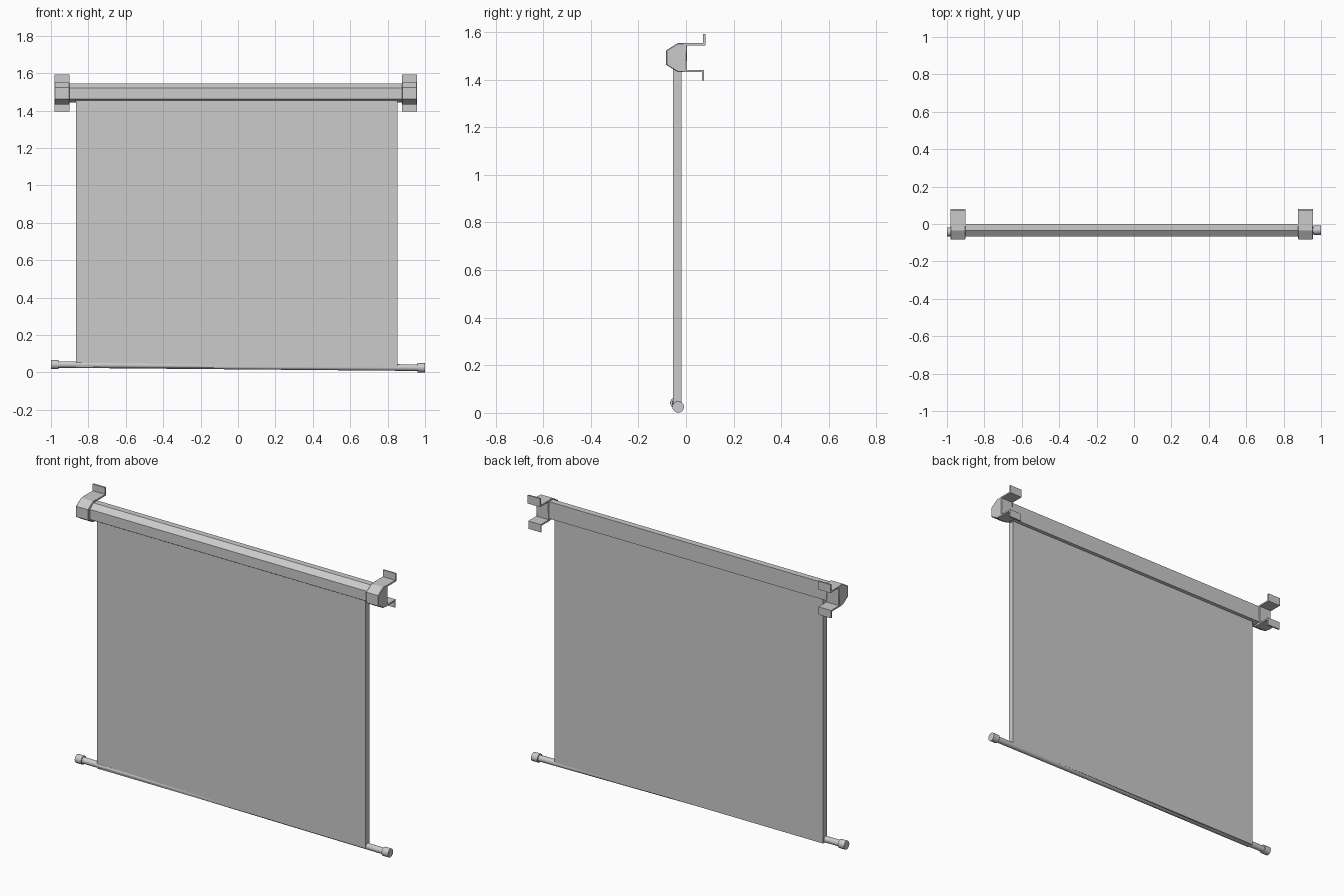
import bpy, math
from mathutils import Vector

if "Cube" in bpy.data.objects:
    bpy.data.objects.remove(bpy.data.objects["Cube"])


def extrude_x(name, profile, x0, x1, bevel=0.0):
    """Closed prism: a (y, z) profile swept from x0 to x1."""
    n = len(profile)
    verts = [(x, y, z) for x in (x0, x1) for y, z in profile]
    faces = [tuple(range(n)), tuple(reversed(range(n, 2 * n)))]
    faces += [(i, i + n, (i + 1) % n + n, (i + 1) % n) for i in range(n)]
    me = bpy.data.meshes.new(name)
    me.from_pydata(verts, [], faces)
    me.update()
    ob = bpy.data.objects.new(name, me)
    bpy.context.collection.objects.link(ob)
    bpy.context.view_layer.objects.active = ob
    ob.select_set(True)
    bpy.ops.object.mode_set(mode='EDIT')
    bpy.ops.mesh.select_all(action='SELECT')
    bpy.ops.mesh.normals_make_consistent(inside=False)
    bpy.ops.object.mode_set(mode='OBJECT')
    ob.select_set(False)
    if bevel:
        mod = ob.modifiers.new("edge_bevel", 'BEVEL')
        mod.width = bevel
        mod.segments = 1
        mod.limit_method = 'ANGLE'
        mod.angle_limit = math.radians(60)
    return ob


def rod(name, a, b, radius):
    """Cylinder between two points."""
    a, b = Vector(a), Vector(b)
    bpy.ops.mesh.primitive_cylinder_add(vertices=24, radius=radius,
                                        depth=(b - a).length, location=(a + b) / 2)
    ob = bpy.context.object
    ob.name = name
    ob.rotation_euler = (b - a).to_track_quat('Z', 'Y').to_euler()
    bpy.ops.object.shade_smooth_by_angle(angle=math.radians(35))
    return ob


# Roller housing
housing = [(0.0, 1.447), (-0.035, 1.442), (-0.068, 1.462),
           (-0.068, 1.520), (-0.035, 1.545), (0.0, 1.545)]
extrude_x("roller_housing", housing, -0.91, 0.89)

# End caps and their wall brackets
cap = [(0.002, 1.432), (-0.035, 1.432), (-0.083, 1.462),
       (-0.083, 1.523), (-0.035, 1.553), (0.005, 1.553)]
upper = [(-0.005, 1.545), (0.072, 1.545), (0.072, 1.551), (0.072, 1.592),
         (0.081, 1.592), (0.081, 1.545), (0.080, 1.543), (-0.005, 1.543)]
upper = [(-0.01, 1.553), (0.072, 1.553), (0.072, 1.592),
         (0.081, 1.592), (0.081, 1.544), (-0.01, 1.544)]
lower = [(-0.01, 1.441), (0.076, 1.441), (0.076, 1.396),
         (0.068, 1.396), (0.068, 1.432), (-0.01, 1.432)]
for side, x0, x1 in (("left", -0.982, -0.901), ("right", 0.877, 0.957)):
    extrude_x(f"end_cap_{side}", cap, x0, x1, bevel=0.003)
    extrude_x(f"upper_bracket_{side}", upper, x0, x1)
    extrude_x(f"lower_bracket_{side}", lower, x0, x1)

# Screen sheet
sheet = [(-0.055, 0.025), (-0.018, 0.025), (-0.018, 1.455), (-0.055, 1.455)]
extrude_x("screen_sheet", sheet, -0.866, 0.854)

# Bottom bar, hanging at a slight tilt, with knobs at both ends
left, right = Vector((-0.9995, -0.042, 0.0425)), Vector((0.9995, -0.033, 0.025))
axis = (right - left).normalized()
rod("bottom_bar", left + axis * 0.02, right - axis * 0.02, 0.0175)
rod("bar_knob_left", left, left + axis * 0.04, 0.0245)
rod("bar_knob_right", right, right - axis * 0.04, 0.0245)
